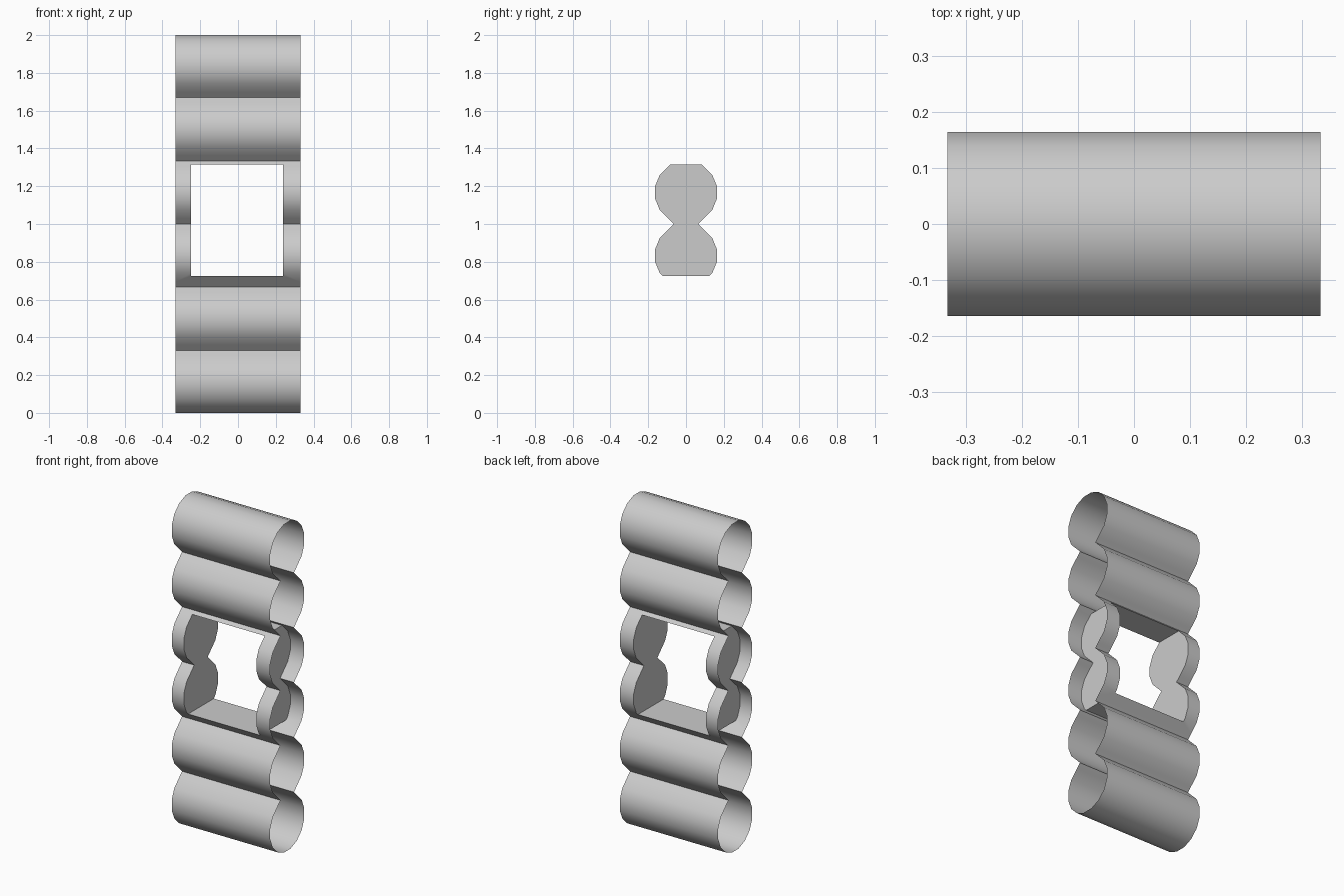
import bpy, bmesh, math

if "Cube" in bpy.data.objects:
    bpy.data.objects.remove(bpy.data.objects["Cube"])

LOGS, SIDES, HALF = 6, 16, 0.332
R = 0.1672
AP = R * math.cos(math.pi / SIDES)      # half thickness of a log
STEP = (2 - 2 * AP) / (LOGS - 1)
NECK = 0.065                            # half width where logs meet


def pt(zc, deg):
    a = math.radians(deg)
    return (R * math.cos(a), zc + R * math.sin(a))


# one side of the stacked-log outline, bottom to top
side = []
for i in range(LOGS):
    zc = AP + i * STEP
    lo = -78.75 if i == 0 else -56.25
    hi = 78.75 if i == LOGS - 1 else 56.25
    n = round((hi - lo) / 22.5)
    side += [pt(zc, lo + 22.5 * k) for k in range(n + 1)]
    if i < LOGS - 1:
        side.append((NECK, zc + STEP / 2))
outline = side + [(-y, z) for y, z in reversed(side)]

# log wall: outline extruded along x
bm = bmesh.new()
face = bm.faces.new([bm.verts.new((-HALF, y, z)) for y, z in outline])
ext = bmesh.ops.extrude_face_region(bm, geom=[face], use_keep_orig=True)
bmesh.ops.translate(bm, vec=(2 * HALF, 0, 0),
                    verts=[g for g in ext["geom"] if isinstance(g, bmesh.types.BMVert)])
bmesh.ops.recalc_face_normals(bm, faces=bm.faces[:])
mesh = bpy.data.meshes.new("log_wall")
bm.to_mesh(mesh)
bm.free()
wall = bpy.data.objects.new("log_wall", mesh)
bpy.context.collection.objects.link(wall)

# window opening
bpy.ops.mesh.primitive_cube_add(size=1, location=(-0.006, 0, 1.02))
cutter = bpy.context.object
cutter.name = "window_cutter"
cutter.scale = (0.488, 1, 0.592)
cutter.hide_render = True

bpy.ops.object.select_all(action='DESELECT')
wall.select_set(True)
bpy.context.view_layer.objects.active = wall
mod = wall.modifiers.new("window", 'BOOLEAN')
mod.operation = 'DIFFERENCE'
mod.solver = 'EXACT'
mod.object = cutter
bpy.ops.object.modifier_apply(modifier=mod.name)
bpy.data.objects.remove(cutter)

# open log ends
bm = bmesh.new()
bm.from_mesh(wall.data)
ends = [f for f in bm.faces if all(abs(abs(v.co.x) - HALF) < 1e-4 for v in f.verts)
        and abs(f.normal.x) > 0.9]
bmesh.ops.delete(bm, geom=ends, context='FACES')
bm.to_mesh(wall.data)
bm.free()
bpy.ops.object.shade_smooth_by_angle(angle=math.radians(35))
